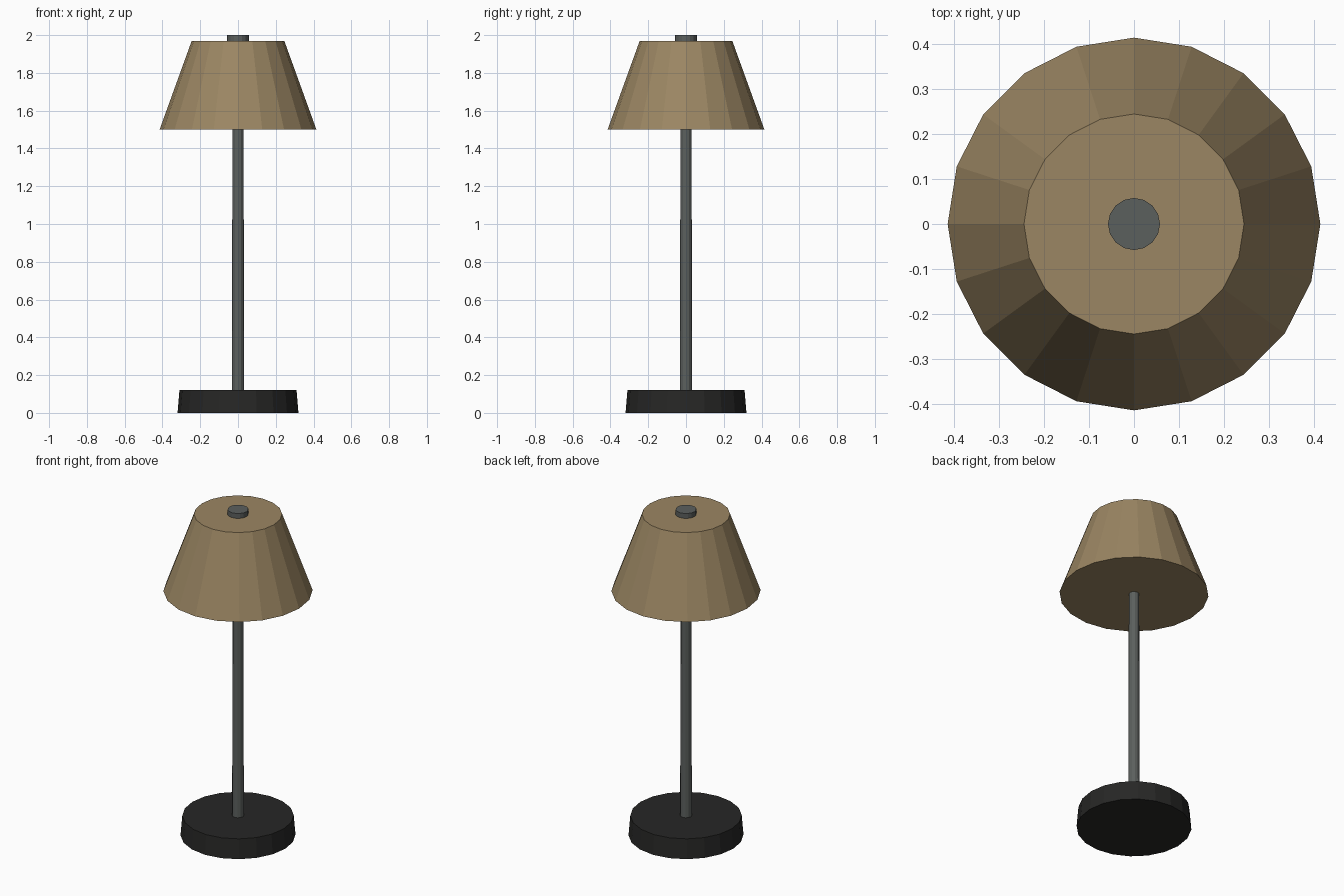
import bpy

if "Cube" in bpy.data.objects:
    bpy.data.objects.remove(bpy.data.objects["Cube"])


def material(name, rgb):
    mat = bpy.data.materials.new(name)
    mat.diffuse_color = (*rgb, 1)
    mat.use_nodes = True
    mat.node_tree.nodes["Principled BSDF"].inputs["Base Color"].default_value = mat.diffuse_color
    return mat


def frustum(name, sides, r_bottom, r_top, z_bottom, z_top, mat):
    """Flat-faced closed cone section standing on the z axis."""
    bpy.ops.mesh.primitive_cone_add(
        vertices=sides, radius1=r_bottom, radius2=r_top,
        depth=z_top - z_bottom, location=(0, 0, (z_bottom + z_top) / 2))
    obj = bpy.context.object
    obj.name = name
    obj.data.materials.append(mat)
    return obj


black = material("black_base", (0.02, 0.02, 0.019))
metal = material("grey_metal", (0.105, 0.115, 0.11))
fabric = material("tan_fabric", (0.33, 0.24, 0.125))

# Weighted foot
frustum("base", 20, 0.32, 0.31, 0.0, 0.12, black)

# Slightly tapered stem running up into the shade
frustum("stem", 12, 0.033, 0.029, 0.11, 1.54, metal)

# Closed conical shade
frustum("shade", 20, 0.415, 0.245, 1.5, 1.97, fabric)

# Finial cap on top of the shade
frustum("top_cap", 16, 0.058, 0.058, 1.95, 2.0, metal)
